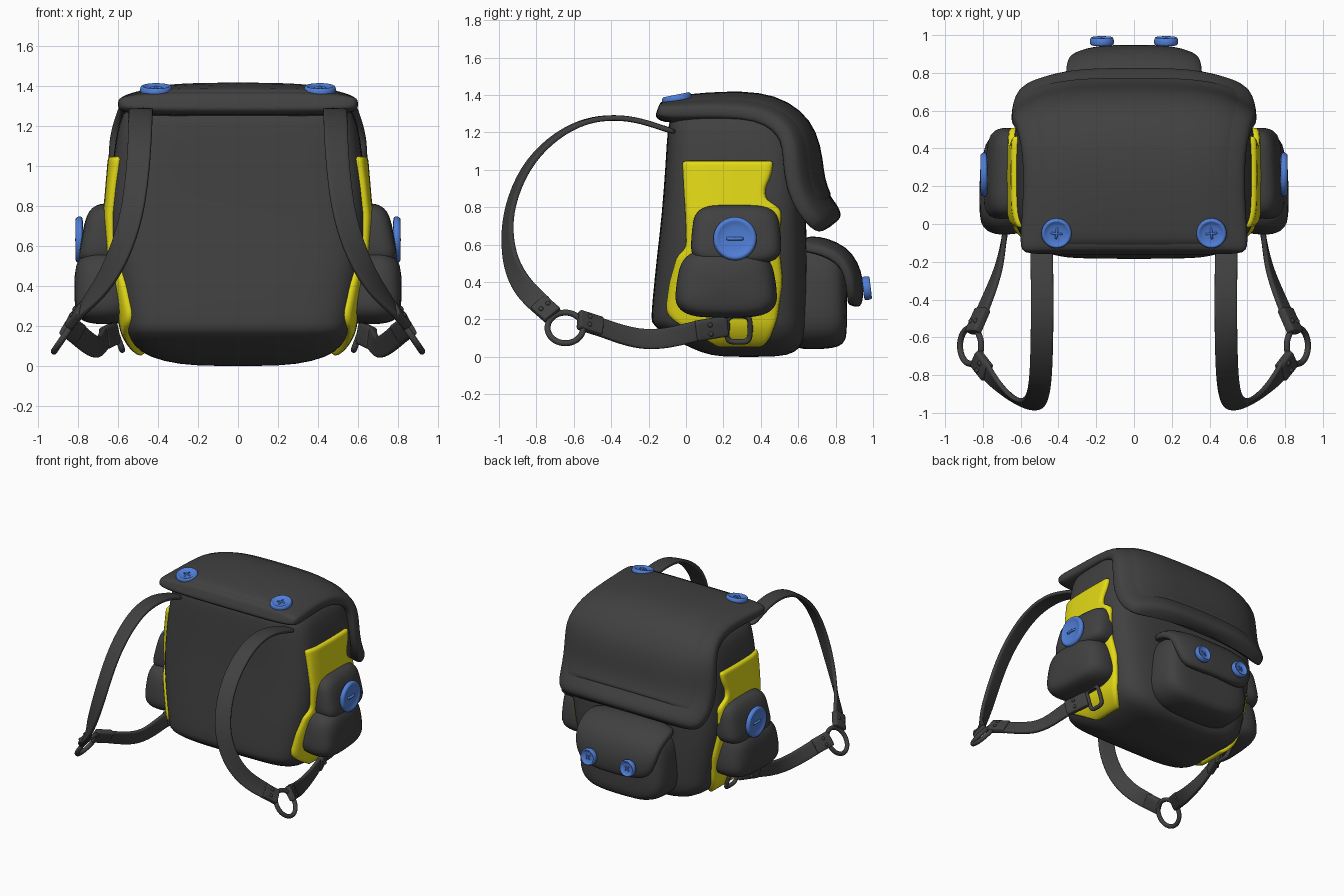
import bpy, bmesh, math
from mathutils import Vector
from mathutils.bvhtree import BVHTree

if "Cube" in bpy.data.objects:
    bpy.data.objects.remove(bpy.data.objects["Cube"])


def material(name, rgb):
    m = bpy.data.materials.new(name)
    m.diffuse_color = (*rgb, 1)
    m.use_nodes = True
    m.node_tree.nodes["Principled BSDF"].inputs["Base Color"].default_value = m.diffuse_color
    return m


DARK = material("charcoal_fabric", (0.052, 0.052, 0.052))
YELLOW = material("yellow_fabric", (0.77, 0.70, 0.008))
BLUE = material("blue_button", (0.08, 0.21, 0.68))


def finish(name, bm, mat, mirror, sub):
    bmesh.ops.recalc_face_normals(bm, faces=bm.faces)
    for f in bm.faces:
        f.smooth = True
    me = bpy.data.meshes.new(name)
    bm.to_mesh(me)
    bm.free()
    me.materials.append(mat)
    ob = bpy.data.objects.new(name, me)
    bpy.context.collection.objects.link(ob)
    if mirror:
        ob.modifiers.new("mirror", 'MIRROR').use_mirror_merge = False
    if sub:
        s = ob.modifiers.new("smooth", 'SUBSURF')
        s.levels = s.render_levels = sub
    return ob


def loft(name, rings, mat, mirror=False, closed=False, sub=1):
    bm = bmesh.new()
    vs = [[bm.verts.new(p) for p in r] for r in rings]
    n, k = len(vs), len(vs[0])
    for i in range(n if closed else n - 1):
        a, b = vs[i], vs[(i + 1) % n]
        for j in range(k):
            bm.faces.new((a[j], a[(j + 1) % k], b[(j + 1) % k], b[j]))
    if not closed:
        bm.faces.new(vs[0])
        bm.faces.new(vs[-1])
    return finish(name, bm, mat, mirror, sub)


def squircle(e, n=40):
    out = []
    for i in range(n):
        a = 2 * math.pi * i / n
        c, s = math.cos(a), math.sin(a)
        out.append((math.copysign(abs(c) ** (2 / e), c), math.copysign(abs(s) ** (2 / e), s)))
    return out


def lerp(table, t):
    for (a, va), (b, vb) in zip(table, table[1:]):
        if t <= b:
            return va + (vb - va) * max(0, (t - a) / (b - a))
    return table[-1][1]


# curved flap: sections across x swept along a (y, z) path
def sheet(name, path, mat):
    rings = []
    for i, (y, z, hw, t, crown) in enumerate(path):
        p, q = path[max(i - 1, 0)], path[min(i + 1, len(path) - 1)]
        d = Vector((q[0] - p[0], q[1] - p[1])).normalized()
        ring = []
        for u, v in squircle(3.8):
            o = v * t / 2 - crown * abs(u) ** 3
            ring.append((hw * u, y - d.y * o, z + d.x * o))
        rings.append(ring)
    return loft(name, rings, mat)


# padded pouch: rounded outline stacked outwards in depth
def puff(name, to_world, h0, z0, hh, hz, taper, rows, mat, mirror=False, e=3.4):
    rings = [[to_world(h0 + hh * s * u * (1 - taper * v), z0 + hz * s * v, d + lean * v)
              for u, v in squircle(e, 32)] for d, s, lean in rows]
    return loft(name, rings, mat, mirror)


# flat ribbon along points, each with its own face normal
def strap(name, pts, w, t, mat):
    rings = []
    for i, (p, n) in enumerate(pts):
        tan = Vector(pts[min(i + 1, len(pts) - 1)][0]) - Vector(pts[max(i - 1, 0)][0])
        tan.normalize()
        wd = Vector(n).cross(tan).normalized()
        nn = tan.cross(wd)
        rings.append([Vector(p) + wd * a * w / 2 + nn * b * t / 2 for a, b in
                      ((1, .5), (.92, 1), (0, 1), (-.92, 1), (-1, .5), (-1, -.5), (-.92, -1), (0, -1), (.92, -1), (1, -.5))])
    return loft(name, rings, mat, True, sub=2)


# wire loop of rounded outline
def wire_loop(name, c, n, a, b, tube, e, mat):
    c, n = Vector(c), Vector(n).normalized()
    A = Vector((0, 1, 0))
    B = n.cross(A)
    rings = []
    for u, v in squircle(e, 28):
        off = A * a * u + B * b * v
        r = off.normalized()
        rings.append([c + off + (r * math.cos(k * math.pi / 4) + n * math.sin(k * math.pi / 4)) * tube for k in range(8)])
    return loft(name, rings, mat, True, closed=True)


def disc(name, pos, normal, profile, mat, sub=1):
    q = Vector(normal).to_track_quat('Z', 'Y')
    return loft(name, [[Vector(pos) + q @ Vector((r * math.cos(k * math.pi / 10), r * math.sin(k * math.pi / 10), h))
                        for k in range(20)] for r, h in profile], mat, True, sub=sub)


# dished button with stitches
def button(name, pos, normal, r, h, angles):
    disc(name, pos, normal, [(r * .8, 0), (r * .97, .1 * h), (r, .5 * h), (r * .93, .95 * h), (r * .8, h),
                             (r * .68, .72 * h), (r * .3, .65 * h), (r * .04, .65 * h)], BLUE)
    q = Vector(normal).to_track_quat('Z', 'Y')
    for j, ang in enumerate(angles):
        d = Vector((math.cos(ang), math.sin(ang), 0))
        s = Vector((-d.y, d.x, 0))
        loft(f"{name}_stitch_{j}", [[Vector(pos) + q @ (d * r * x + s * r * .09 * math.cos(k * math.pi / 3) +
             Vector((0, 0, h * z + r * .09 * math.sin(k * math.pi / 3)))) for k in range(6)]
             for x, z in ((-.4, .5), (-.3, .75), (0, .85), (.3, .75), (.4, .5))], BLUE, True)


# main bag body: (z, half width, y min, y max)
rows = [(.0, .12, .25, .42), (.006, .3, .13, .55), (.045, .45, .03, .61), (.10, .525, -.08, .635), (.17, .565, -.18, .645),
        (.2, .57, -.188, .645), (.32, .592, -.178, .65), (.55, .635, -.155, .65), (.75, .652, -.13, .64),
        (1.05, .626, -.108, .63), (1.22, .6, -.1, .6), (1.31, .56, -.08, .56), (1.35, .4, .05, .45), (1.355, .1, .2, .3)]
body = loft("bag_body", [[(hw * u, (a + b) / 2 + (b - a) / 2 * v, z) for u, v in squircle(5)]
                         for z, hw, a, b in rows], DARK)

# main flap over the top and down the rear, with a raised inner panel
flap = [(-.155, 1.318, .54, .05, .0), (-.15, 1.316, .58, .08, .0), (-.125, 1.31, .605, .12, .0),
        (-.03, 1.323, .6, .13, .015), (.1, 1.338, .59, .13, .025), (.3, 1.348, .585, .13, .04), (.45, 1.325, .6, .14, .05),
        (.56, 1.26, .625, .15, .065), (.622, 1.17, .645, .155, .08), (.645, 1.05, .65, .155, .09), (.657, .93, .65, .155, .09),
        (.697, .835, .645, .15, .09), (.76, .765, .62, .14, .09), (.79, .73, .56, .11, .08), (.8, .715, .44, .05, .06)]
mix = lambda a, b, f: tuple(p + (q - p) * f for p, q in zip(a, b))
panel = [flap[2], mix(flap[2], flap[3], .25)] + flap[3:12] + [mix(flap[11], flap[12], .3), mix(flap[11], flap[12], .45)]
last = len(panel) - 1
sheet("main_flap", flap, DARK)
sheet("main_flap_panel", [(y, z, hw * (.84 if i in (0, last) else .91), .05 if i in (0, last) else t + .022, c * .72)
                          for i, (y, z, hw, t, c) in enumerate(panel)], DARK)

# rear pocket and its flap
puff("rear_pocket", lambda h, z, d: (h, d, z), 0, .335, .37, .295, .06,
     [(.52, .95, 0), (.62, 1, 0), (.74, 1, 0), (.81, .96, -.01), (.85, .84, -.01), (.86, .5, 0), (.86, .1, 0)], DARK)
sheet("rear_pocket_flap", [(.6, .6, .33, .05, .02), (.66, .61, .355, .08, .03), (.74, .595, .365, .09, .03),
                           (.83, .555, .36, .09, .035), (.885, .49, .355, .085, .035), (.91, .4, .34, .08, .035),
                           (.912, .32, .305, .075, .03), (.908, .28, .26, .06, .03), (.905, .268, .18, .03, .02)], DARK)
button("rear_pocket_button", (.17, .945, .365), (0, 1, .12), .066, .045, (.8, 2.37))

# side pockets with flaps and large buttons
side = lambda h, z, d: (d - .06 * (h - .1), h, z)
puff("side_pocket", side, .215, .395, .268, .188, .1,
     [(.5, .9, .02), (.64, .99, .015), (.70, 1, .005), (.75, .96, -.005), (.79, .86, -.01), (.815, .66, 0), (.825, .1, 0)],
     DARK, True)
puff("side_pocket_flap", side, .268, .655, .24, .16, .06,
     [(.55, .9, 0), (.64, .98, -.015), (.69, 1, -.025), (.73, .98, -.03), (.765, .88, -.03), (.782, .65, -.02), (.787, .1, 0)],
     DARK, True, 4)
button("side_button", (.775, .262, .632), (1, 0, 0), .12, .04, (0,))

# buttons on the front edge of the lid
button("lid_button", (.41, -.045, 1.362), (0, -.2, 1), .083, .042, (.1, 1.67))

# yellow side patches draped on the body
tree = BVHTree.FromPolygons([v.co for v in body.data.vertices], [p.vertices for p in body.data.polygons])
left = [(.06, .18), (.14, .03), (.2, -.08), (.25, -.11), (.4, -.09), (.54, -.05), (.58, .0), (.75, -.005), (1.05, -.02)]
right = [(.06, .4), (.1, .45), (.2, .49), (.4, .52), (.6, .5), (.8, .515), (.83, .43), (.9, .425), (.98, .46), (1.05, .47)]
bm = bmesh.new()
grid = []
for i in range(34):
    z = .06 + .99 * i / 33
    a, b = lerp(left, z), lerp(right, z)
    row = []
    for j in range(13):
        y = a + (b - a) * j / 12
        hit = tree.ray_cast(Vector((2, y, z)), Vector((-1, 0, 0)))[0]
        row.append(bm.verts.new(hit or (.5, y, z)))
    grid.append(row)
for r0, r1 in zip(grid, grid[1:]):
    for j in range(12):
        bm.faces.new((r0[j], r0[j + 1], r1[j + 1], r1[j]))
patch = finish("side_patch", bm, YELLOW, True, 0)
sol = patch.modifiers.new("thickness", 'SOLIDIFY')
sol.thickness, sol.offset = .05, 0
s = patch.modifiers.new("smooth", 'SUBSURF')
s.levels = s.render_levels = 1

# shoulder straps
strap("upper_strap", [((.49, -.05, 1.2), (0, 0, 1)), ((.49, -.13, 1.225), (0, 0, 1)), ((.487, -.27, 1.272), (0, 0, 1)),
                      ((.485, -.42, 1.283), (0, -.05, 1)), ((.487, -.57, 1.255), (.08, -.3, 1)),
                      ((.49, -.73, 1.16), (.15, -.6, .8)), ((.498, -.865, 1.01), (.25, -.85, .5)),
                      ((.52, -.945, .81), (.33, -1, .1)), ((.56, -.96, .65), (.45, -1, 0)),
                      ((.62, -.94, .5), (.6, -.85, .05)), ((.695, -.88, .38), (.7, -.6, .2)), ((.77, -.8, .3), (.8, -.3, .4)),
                      ((.83, -.715, .225), (.82, 0, .56))], .12, .03, DARK)
strap("lower_strap", [((.855, -.58, .2), (.82, 0, .56)), ((.82, -.5, .175), (.82, .1, .5)), ((.77, -.38, .13), (.8, .3, .4)),
                      ((.715, -.24, .09), (.85, .3, .2)), ((.69, -.1, .098), (.95, .1, 0)), ((.67, .04, .135), (.95, .15, -.1)),
                      ((.635, .16, .16), (.95, .2, -.2)), ((.605, .24, .165), (.95, .2, -.2))], .11, .03, DARK)

# folded strap ends with rivets
ends = [("upper_end", (.775, -.79, .29), (.838, -.71, .22), (.82, -.1, .5)),
        ("lower_end", (.855, -.575, .2), (.80, -.45, .16), (.82, .2, .5)),
        ("base_end", (.67, .05, .137), (.615, .22, .165), (.95, .2, -.15))]
for nm, a, b, n in ends:
    va, vb, vn = Vector(a), Vector(b), Vector(n).normalized()
    strap(nm, [(va.lerp(vb, t), n) for t in (0, .05, .5, .95, 1)], .112, .05, DARK)
    w = vn.cross(vb - va).normalized()
    for k in (-1, 1):
        disc(f"{nm}_rivet_{k + 2}", va.lerp(vb, .45) + w * k * .025 + vn * .02, vn,
             [(.012, 0), (.013, .008), (.009, .014), (.002, .015)], DARK, 0)

# rings joining the straps and the base loops
wire_loop("strap_ring", (.865, -.645, .155), (.82, 0, .56), .096, .1, .018, 2, DARK)
wire_loop("base_loop", (.605, .28, .15), (.95, .1, -.35), .063, .075, .017, 4, DARK)
